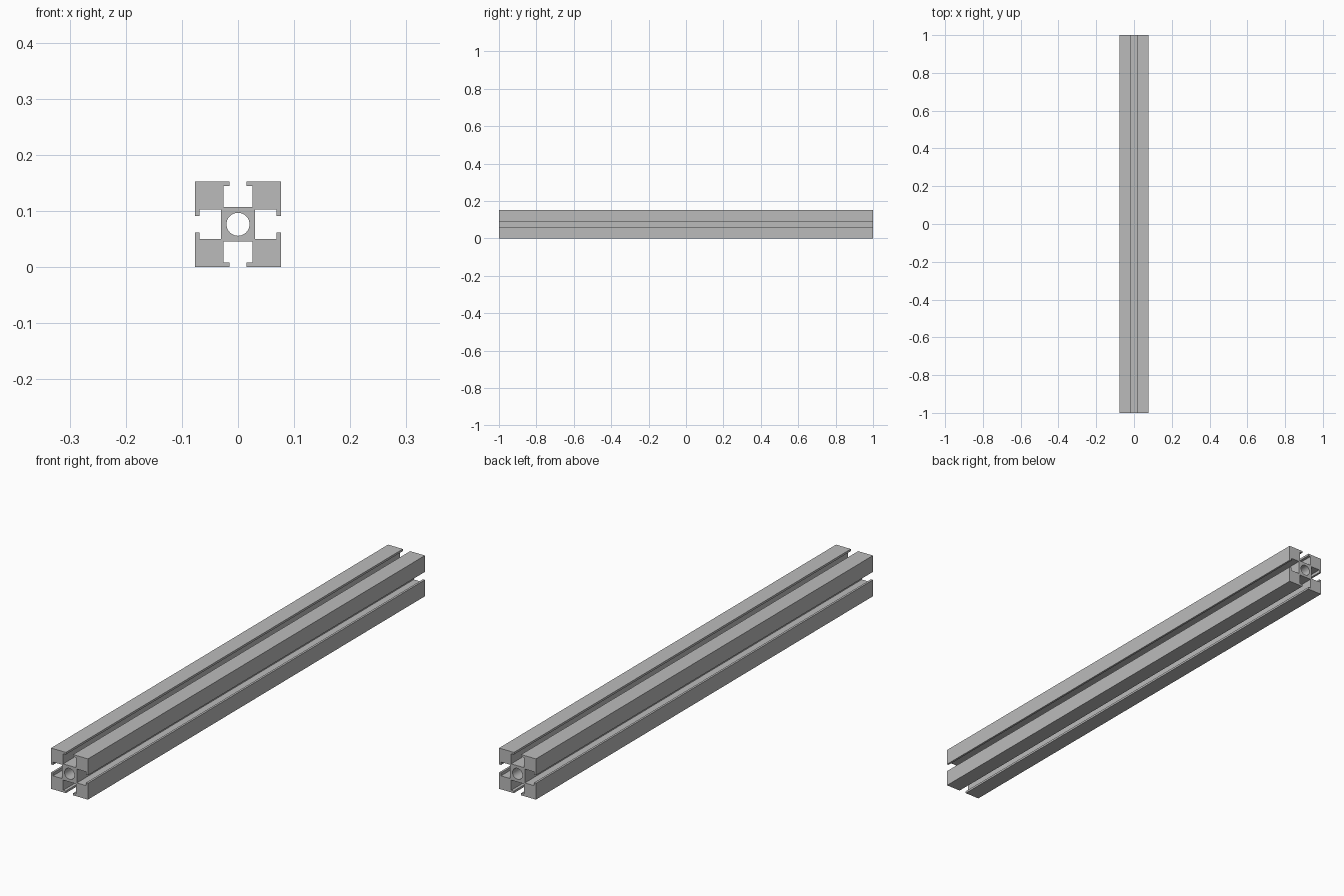
import bpy
from math import cos, sin, pi

cube = bpy.data.objects.get("Cube")
if cube:
    bpy.data.objects.remove(cube, do_unlink=True)

HALF = 0.0765     # half of the bar's width
LIP = 0.0685      # inner face of the slot lips
MOUTH = 0.015     # half of the slot opening
SLOT = 0.026      # half of the slot's inner width
CORE = 0.0305     # slot floor
BORE = 0.0205     # radius of the centre hole

# One corner of the cross-section, turned four times around the centre
corner = [(CORE, SLOT), (LIP, SLOT), (LIP, MOUTH), (HALF, MOUTH), (HALF, HALF),
          (MOUTH, HALF), (MOUTH, LIP), (SLOT, LIP), (SLOT, CORE)]
outline = []
for turn in range(4):
    outline += corner
    corner = [(-y, x) for x, y in corner]

# Round bore through the core
sides = 48
bore = [(BORE * cos(2 * pi * i / sides), BORE * sin(2 * pi * i / sides)) for i in range(sides)]

# Extrude the filled cross-section along y
curve = bpy.data.curves.new("slotted_bar_profile", "CURVE")
curve.dimensions = "2D"
curve.fill_mode = "BOTH"
curve.extrude = 1.0
for loop in (outline, bore):
    spline = curve.splines.new("POLY")
    spline.points.add(len(loop) - 1)
    for point, (x, y) in zip(spline.points, loop):
        point.co = (x, y, 0, 1)
    spline.use_cyclic_u = True

bar = bpy.data.objects.new("slotted_bar", curve)
bpy.context.collection.objects.link(bar)
bar.rotation_euler.x = pi / 2
bar.location.z = HALF

# Plain aluminium grey
grey = bpy.data.materials.new("aluminium_grey")
grey.use_nodes = True
colour = (0.5, 0.5, 0.5, 1)
grey.diffuse_color = colour
grey.node_tree.nodes["Principled BSDF"].inputs["Base Color"].default_value = colour
curve.materials.append(grey)

# Turn into a mesh with a smooth bore and crisp edges
bpy.ops.object.select_all(action="DESELECT")
bar.select_set(True)
bpy.context.view_layer.objects.active = bar
bpy.ops.object.convert(target="MESH")
bpy.ops.object.transform_apply(location=True, rotation=True, scale=True)
bpy.ops.object.mode_set(mode="EDIT")
bpy.ops.mesh.select_all(action="SELECT")
bpy.ops.mesh.remove_doubles(threshold=0.0001)
bpy.ops.mesh.normals_make_consistent(inside=False)
bpy.ops.object.mode_set(mode="OBJECT")
bpy.ops.object.shade_smooth_by_angle(angle=pi / 6)
